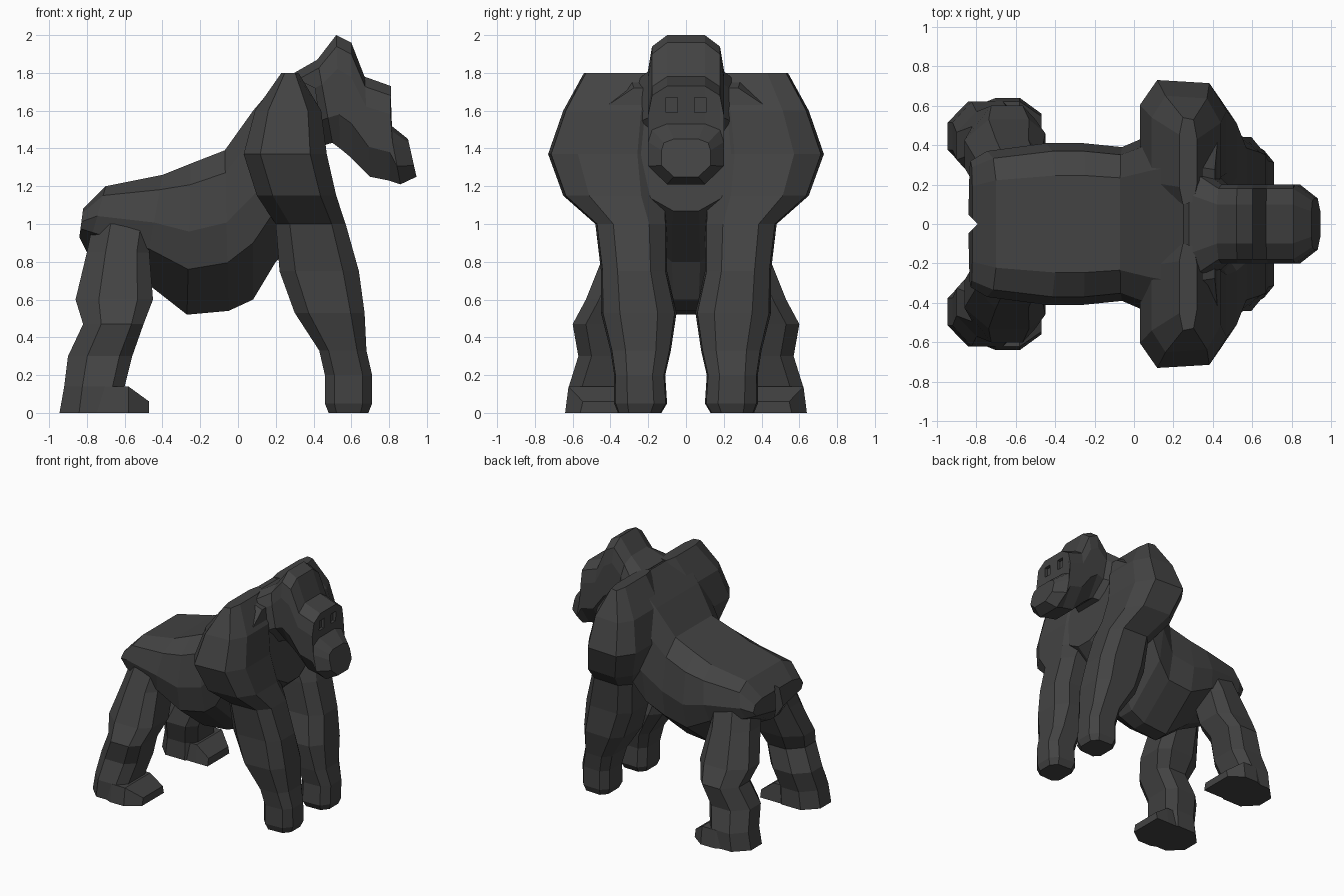
import bpy
import bmesh
from math import pi

if "Cube" in bpy.data.objects:
    bpy.data.objects.remove(bpy.data.objects["Cube"], do_unlink=True)

# Single dark fur colour
COLOUR = (0.056, 0.056, 0.056, 1)
fur = bpy.data.materials.new("charcoal_fur")
fur.use_nodes = True
fur.diffuse_color = COLOUR
for node in fur.node_tree.nodes:
    if node.type == "BSDF_PRINCIPLED":
        node.inputs["Base Color"].default_value = COLOUR
        node.inputs["Roughness"].default_value = 0.8

# Half outlines of a cross-section: (sideways fraction, start-to-end fraction)
TORSO = [(0.6, 0), (0.9, 0.14), (1, 0.45), (0.9, 0.7), (0.15, 1)]
HEAD = [(0.5, 0), (0.9, 0.1), (1, 0.3), (1, 0.7), (0.5, 1)]
ARM = [(0.6, 0), (1, 0.2), (0.95, 0.8), (0.5, 1)]
LEG = [(0.4, 0), (1, 0.3), (1, 0.8), (0.6, 1)]
FOOT = [(0.9, 0), (1, 1)]


def section(outline, start, end, inner, outer):
    """Ring of points between two profile points, spanning inner to outer y."""
    middle, half = (inner + outer) / 2, (outer - inner) / 2
    loop = outline + [(-u, v) for u, v in reversed(outline)]
    return [(start[0] + (end[0] - start[0]) * v,
             middle + half * u,
             start[1] + (end[1] - start[1]) * v) for u, v in loop]


def loft(name, sections):
    """Skin a row of rings with flat faces and close both ends."""
    bm = bmesh.new()
    rings = [[bm.verts.new(point) for point in ring] for ring in sections]
    for lower, upper in zip(rings, rings[1:]):
        for i in range(len(lower)):
            bm.faces.new((lower[i - 1], lower[i], upper[i], upper[i - 1]))
    bm.faces.new(rings[0])
    bm.faces.new(rings[-1])
    bmesh.ops.recalc_face_normals(bm, faces=bm.faces[:])
    mesh = bpy.data.meshes.new(name)
    bm.to_mesh(mesh)
    bm.free()
    mesh.materials.append(fur)
    obj = bpy.data.objects.new(name, mesh)
    bpy.context.collection.objects.link(obj)
    return obj


def mirrored(obj):
    """Repeat a left part on the right side."""
    obj.modifiers.new("mirror", "MIRROR").use_axis = (False, True, False)


def carve(target, location, scale, turn=0):
    """Cut a box-shaped hollow into a part and discard the cutter."""
    bpy.ops.mesh.primitive_cube_add(size=1, location=location, scale=scale,
                                    rotation=(0, 0, turn))
    cutter = bpy.context.object
    cutter.hide_render = True
    carving = target.modifiers.new("carve", "BOOLEAN")
    carving.operation = "DIFFERENCE"
    carving.object = cutter
    bpy.context.view_layer.objects.active = target
    bpy.ops.object.modifier_apply(modifier=carving.name)
    bpy.data.objects.remove(cutter, do_unlink=True)


def torso_ring(top, bottom, half=0.41):
    return section(TORSO, top, bottom, -half, half)


def head_ring(top, bottom, half=0.2):
    return section(HEAD, top, bottom, -half, half)


def arm_ring(z, back, front, outer, inner=0.1):
    return section(ARM, (back, z), (front, z), inner, outer)


def leg_ring(z, back, front, outer):
    return section(LEG, (back, z), (front, z), outer - 0.35, outer)


def foot_ring(x, height, outer):
    return section(FOOT, (x, height), (x, 0), 0.28, outer)


# Torso from rump to chest
torso = loft("torso", [
    torso_ring(top=(-0.82, 1.08), bottom=(-0.84, 0.93), half=0.32),
    torso_ring(top=(-0.7, 1.2), bottom=(-0.8, 0.85), half=0.37),
    torso_ring(top=(-0.4, 1.26), bottom=(-0.5, 0.7)),
    torso_ring(top=(-0.25, 1.32), bottom=(-0.27, 0.52)),
    torso_ring(top=(-0.07, 1.39), bottom=(-0.05, 0.54), half=0.39),
    torso_ring(top=(0.08, 1.6), bottom=(0.08, 0.6), half=0.45),
    torso_ring(top=(0.25, 1.8), bottom=(0.2, 0.8), half=0.5),
    torso_ring(top=(0.41, 1.72), bottom=(0.5, 1.07), half=0.46),
])

# Rump cleft
carve(torso, location=(-0.85, 0, 1), scale=(0.08, 0.08, 0.5), turn=pi / 4)

# Head from neck through crown and brow to muzzle
head = loft("head", [
    head_ring(top=(0.28, 1.79), bottom=(0.4, 1.4), half=0.3),
    head_ring(top=(0.42, 1.87), bottom=(0.5, 1.43)),
    head_ring(top=(0.52, 2), bottom=(0.54, 1.4)),
    head_ring(top=(0.6, 1.96), bottom=(0.6, 1.35)),
    head_ring(top=(0.67, 1.78), bottom=(0.7, 1.25)),
    head_ring(top=(0.81, 1.73), bottom=(0.8, 1.23)),
    head_ring(top=(0.8, 1.53), bottom=(0.86, 1.21)),
    head_ring(top=(0.9, 1.45), bottom=(0.945, 1.25), half=0.13),
])

# Square eye sockets
for side in (-1, 1):
    carve(head, location=(0.82, side * 0.075, 1.63), scale=(0.08, 0.06, 0.08))

# Arms from shoulder to knuckles
mirrored(loft("arms", [
    arm_ring(z=1.8, back=0.23, front=0.32, outer=0.54),
    arm_ring(z=1.6, back=0.09, front=0.44, outer=0.65),
    arm_ring(z=1.37, back=0.03, front=0.47, outer=0.73),
    arm_ring(z=1.15, back=0.1, front=0.52, outer=0.65),
    arm_ring(z=1, back=0.2, front=0.57, outer=0.48),
    arm_ring(z=0.75, back=0.22, front=0.64, outer=0.45),
    arm_ring(z=0.53, back=0.3, front=0.67, outer=0.45, inner=0.05),
    arm_ring(z=0.33, back=0.43, front=0.68, outer=0.4, inner=0.08),
    arm_ring(z=0.2, back=0.46, front=0.71, outer=0.38, inner=0.11),
    arm_ring(z=0.05, back=0.46, front=0.71, outer=0.38),
    arm_ring(z=0, back=0.48, front=0.69, outer=0.36, inner=0.13),
]))

# Legs from hip to heel
mirrored(loft("legs", [
    leg_ring(z=1, back=-0.77, front=-0.45, outer=0.37),
    leg_ring(z=0.85, back=-0.8, front=-0.47, outer=0.43),
    leg_ring(z=0.6, back=-0.86, front=-0.45, outer=0.53),
    leg_ring(z=0.47, back=-0.82, front=-0.5, outer=0.6),
    leg_ring(z=0.3, back=-0.9, front=-0.56, outer=0.57),
    leg_ring(z=0.14, back=-0.92, front=-0.6, outer=0.62),
    leg_ring(z=0, back=-0.945, front=-0.6, outer=0.62),
]))

# Flat feet with sloping toes
mirrored(loft("feet", [
    foot_ring(x=-0.8, height=0.1, outer=0.6),
    foot_ring(x=-0.7, height=0.14, outer=0.64),
    foot_ring(x=-0.58, height=0.14, outer=0.64),
    foot_ring(x=-0.47, height=0.06, outer=0.56),
]))
